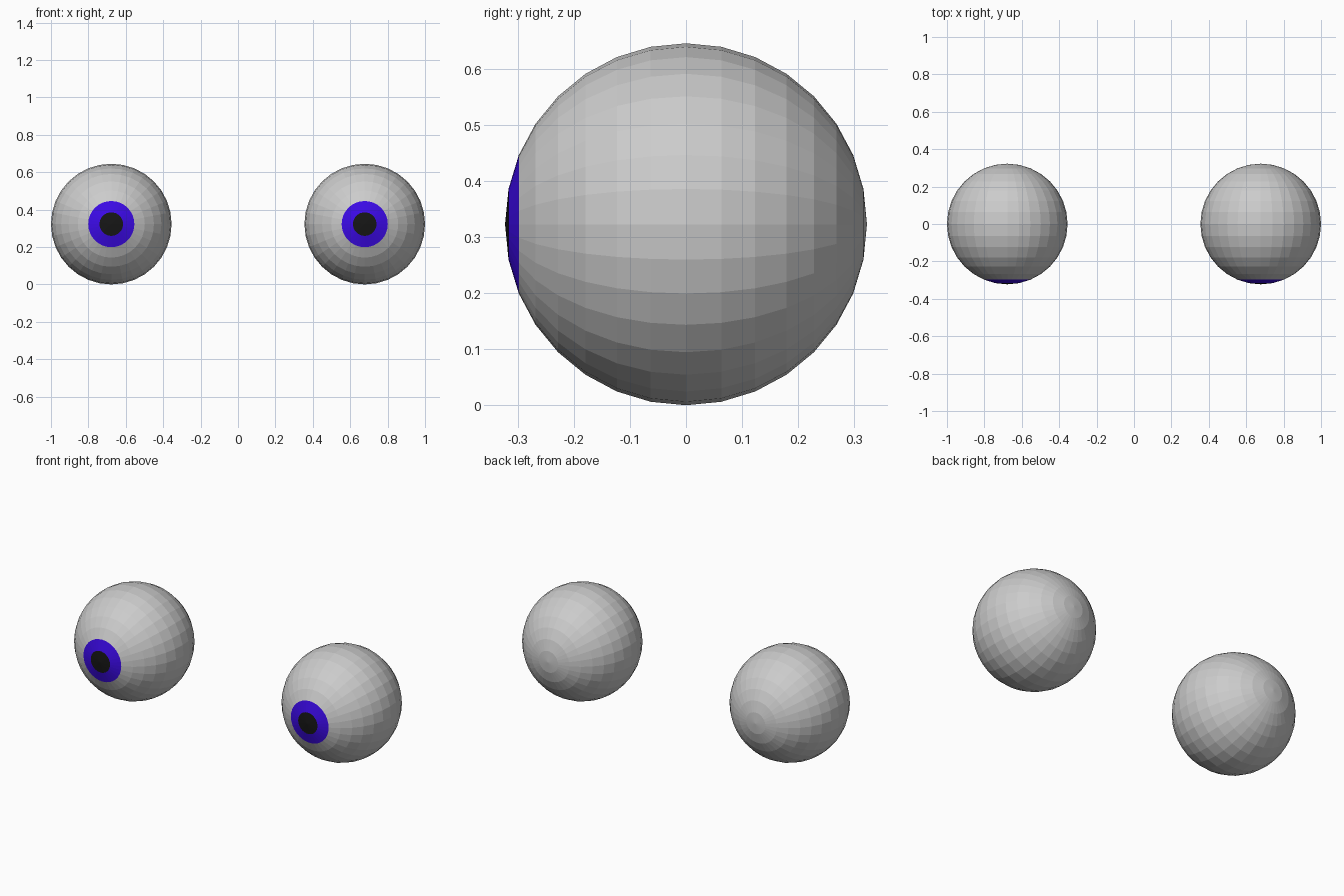
import bpy, bmesh, math
from mathutils import Matrix

if "Cube" in bpy.data.objects:
    bpy.data.objects.remove(bpy.data.objects["Cube"])

R = 0.3225


def material(name, color):
    m = bpy.data.materials.new(name)
    m.diffuse_color = color
    m.use_nodes = True
    m.node_tree.nodes["Principled BSDF"].inputs["Base Color"].default_value = m.diffuse_color
    return m


white = material("eye_white", (0.8, 0.8, 0.8, 1))
blue = material("iris_blue", (0.045, 0.003, 0.8, 1))
black = material("pupil_black", (0.008, 0.008, 0.008, 1))


def eyeball(name, x):
    # Sphere with its pole turned to the front, so the rings form iris and pupil
    bm = bmesh.new()
    bmesh.ops.create_uvsphere(bm, u_segments=32, v_segments=16, radius=R,
                              matrix=Matrix.Rotation(math.radians(90), 4, 'X'))
    for f in bm.faces:
        y = f.calc_center_median().y
        # Pupil is the polar cap, iris the next ring
        if y < -R * math.cos(math.radians(11.25)):
            f.material_index = 2
        elif y < -R * math.cos(math.radians(22.5)):
            f.material_index = 1
    mesh = bpy.data.meshes.new(name)
    bm.to_mesh(mesh)
    bm.free()
    for m in (white, blue, black):
        mesh.materials.append(m)
    ob = bpy.data.objects.new(name, mesh)
    ob.location = (x, 0, R)
    bpy.context.collection.objects.link(ob)


eyeball("left_eyeball", R - 1)
eyeball("right_eyeball", 1 - R)
